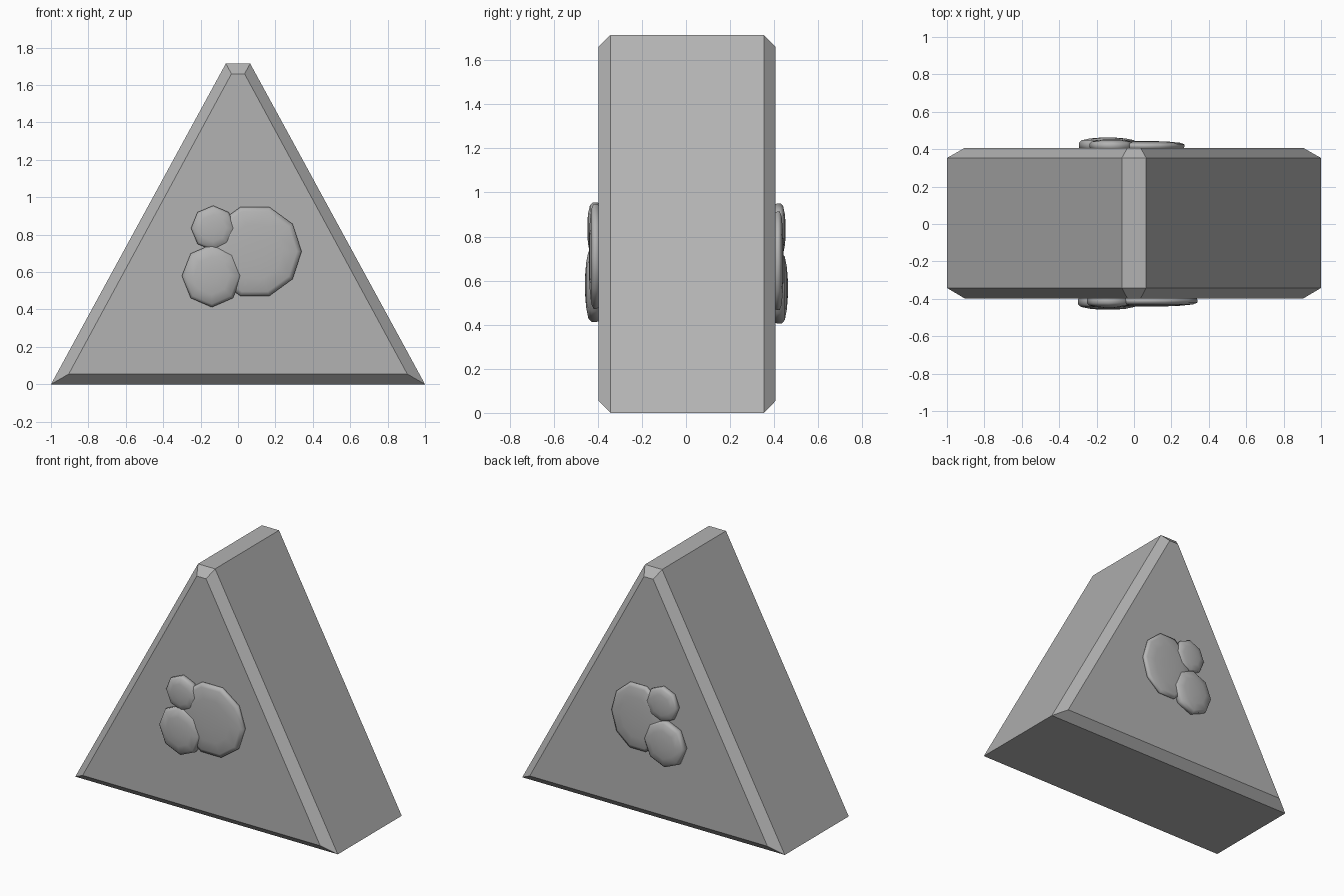
import bpy
import bmesh
from math import cos, sin, tau

cube = bpy.data.objects.get("Cube")
if cube:
    bpy.data.objects.remove(cube, do_unlink=True)

grey = bpy.data.materials.new("stone_grey")
grey.use_nodes = True
colour = (0.45, 0.45, 0.45, 1)
grey.diffuse_color = colour
grey.node_tree.nodes["Principled BSDF"].inputs["Base Color"].default_value = colour

FRONT, BACK = -0.398, 0.407


def loft(name, rings, smooth=False):
    """Skin a stack of equal-length rings and cap both ends."""
    bm = bmesh.new()
    loops = [[bm.verts.new(p) for p in ring] for ring in rings]
    n = len(loops[0])
    for a, b in zip(loops, loops[1:]):
        for i in range(n):
            j = (i + 1) % n
            bm.faces.new((a[i], a[j], b[j], b[i]))
    bm.faces.new(loops[0])
    bm.faces.new(loops[-1])
    bmesh.ops.recalc_face_normals(bm, faces=bm.faces)
    for f in bm.faces:
        f.smooth = smooth
    mesh = bpy.data.meshes.new(name)
    bm.to_mesh(mesh)
    bm.free()
    mesh.materials.append(grey)
    obj = bpy.data.objects.new(name, mesh)
    bpy.context.collection.objects.link(obj)
    return obj


def trapezoid(y, foot, low, tip, high):
    return [(-foot, y, low), (foot, y, low), (tip, y, high), (-tip, y, high)]


# Blunt-topped wedge with chamfered front and back edges
outer = (1.0, 0.0, 0.065, 1.715)
inner = (0.905, 0.055, 0.035, 1.66)
loft("wedge_body", [
    trapezoid(FRONT, *inner),
    trapezoid(FRONT + 0.056, *outer),
    trapezoid(BACK - 0.054, *outer),
    trapezoid(BACK, *inner),
])


def pebble(name, side, x, z, rx, rz, height, sides):
    """Low dome standing out from the front (-1) or back (+1) face."""
    base = FRONT if side < 0 else BACK
    steps = [(0.97, -0.2), (1, 0.2), (1, 0.5), (0.9, 0.75), (0.6, 0.92), (0.25, 1)]
    rings = []
    for scale, lift in steps:
        rings.append([(x + rx * scale * cos(tau * i / sides),
                       base + side * height * lift,
                       z + rz * scale * sin(tau * i / sides))
                      for i in range(sides)])
    loft(name, rings, smooth=True)


# Cluster of three domes on each broad face
pebble("front_large_dome", -1, 0.09, 0.71, 0.25, 0.25, 0.043, 10)
pebble("front_lower_dome", -1, -0.14, 0.58, 0.16, 0.168, 0.06, 8)
pebble("front_small_dome", -1, -0.133, 0.835, 0.118, 0.12, 0.05, 8)
pebble("back_large_dome", 1, 0.07, 0.69, 0.20, 0.235, 0.036, 10)
pebble("back_lower_dome", 1, -0.14, 0.565, 0.155, 0.16, 0.055, 8)
pebble("back_small_dome", 1, -0.12, 0.83, 0.118, 0.12, 0.045, 8)
